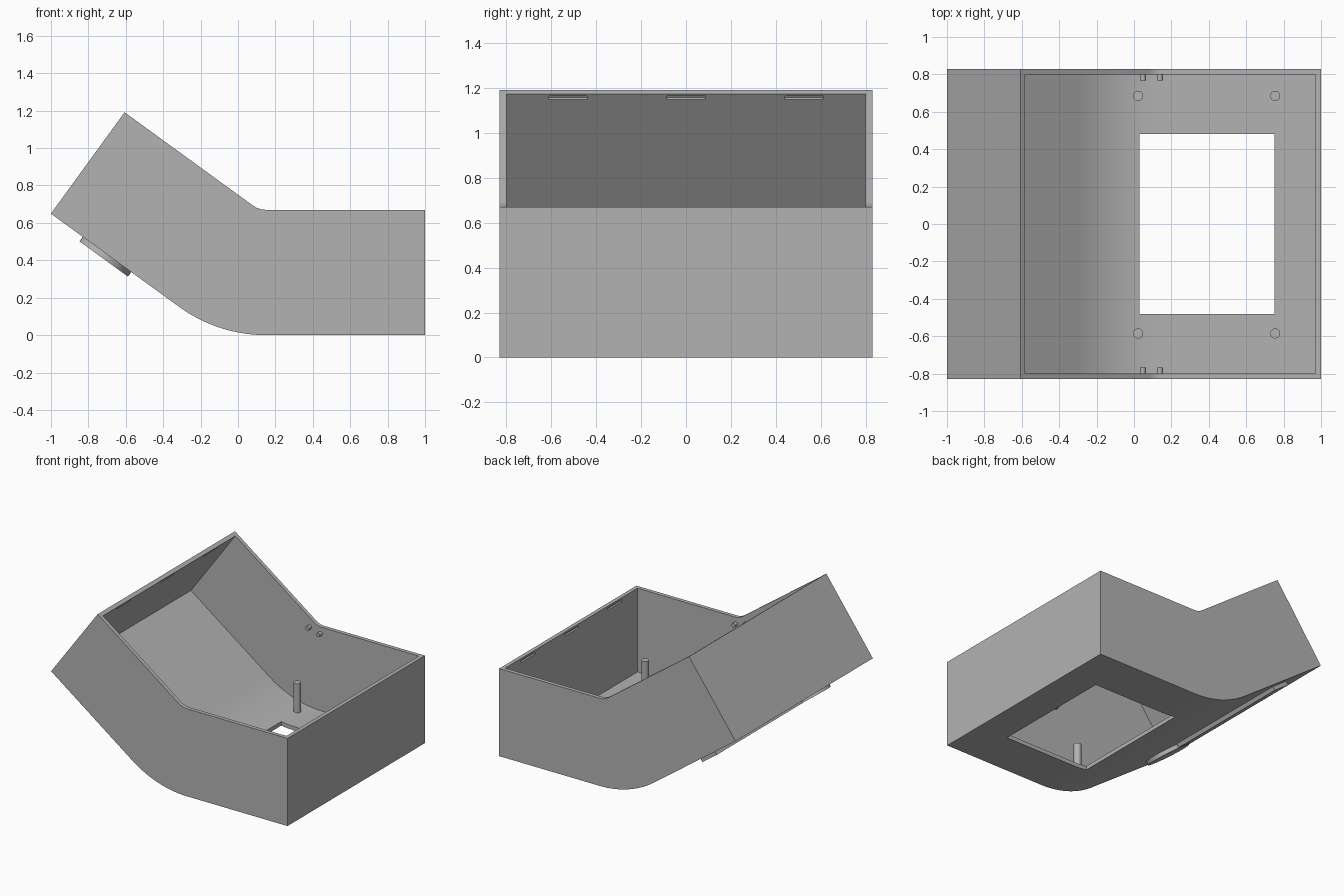
import bpy, bmesh, math
from mathutils import Vector, Matrix

if "Cube" in bpy.data.objects:
    bpy.data.objects.remove(bpy.data.objects["Cube"])

A = math.radians(36)                 # tilt of the raised half
S, C = math.sin(A), math.cos(A)
CX, CZ = 0.15, 0.79                  # shared centre of both bends
R_OUT, R_RIM, T = 0.79, 0.12, 0.03   # bend radii, wall thickness
HALF_W = 0.83
ARM = 0.848                          # straight length of the tilted half

grey = bpy.data.materials.new("plain grey")
grey.diffuse_color = (0.45, 0.45, 0.45, 1)
grey.use_nodes = True
grey.node_tree.nodes["Principled BSDF"].inputs["Base Color"].default_value = grey.diffuse_color


def finish(name, bm):
    bmesh.ops.recalc_face_normals(bm, faces=bm.faces)
    me = bpy.data.meshes.new(name)
    bm.to_mesh(me)
    bm.free()
    ob = bpy.data.objects.new(name, me)
    bpy.context.collection.objects.link(ob)
    me.materials.append(grey)
    return ob


def prism(name, profile, half):
    """Extrude an x-z profile along y."""
    bm = bmesh.new()
    face = bm.faces.new([bm.verts.new((x, -half, z)) for x, z in profile])
    res = bmesh.ops.extrude_face_region(bm, geom=[face])
    verts = [g for g in res["geom"] if isinstance(g, bmesh.types.BMVert)]
    bmesh.ops.translate(bm, verts=verts, vec=(0, 2 * half, 0))
    return finish(name, bm)


def box(name, loc, size, tilt=0.0):
    bm = bmesh.new()
    m = Matrix.Translation(loc) @ Matrix.Rotation(tilt, 4, 'Y') @ Matrix.Diagonal((*size, 1))
    bmesh.ops.create_cube(bm, size=1, matrix=m)
    return finish(name, bm)


def cylinder(name, loc, r, depth, rot, sides=24):
    bm = bmesh.new()
    bmesh.ops.create_cone(bm, cap_ends=True, segments=sides, radius1=r, radius2=r,
                          depth=depth, matrix=Matrix.Translation(loc) @ rot)
    return finish(name, bm)


def smooth(ob):
    bpy.ops.object.select_all(action='DESELECT')
    ob.select_set(True)
    bpy.context.view_layer.objects.active = ob
    bpy.ops.object.shade_smooth_by_angle(angle=math.radians(30))


def cut(ob, cutter):
    mod = ob.modifiers.new("cut", 'BOOLEAN')
    mod.operation, mod.solver, mod.object = 'DIFFERENCE', 'EXACT', cutter
    bpy.context.view_layer.objects.active = ob
    bpy.ops.object.modifier_apply(modifier=mod.name)
    bpy.data.objects.remove(cutter)


def bend(r, n):
    """Arc from the flat half round to the tilted half."""
    return [(CX - r * math.sin(A * i / n), CZ - r * math.cos(A * i / n)) for i in range(n + 1)]


def tilted(s, r):
    """Point on the tilted half: s along the arm, r from the bend centre."""
    return (CX - r * S - s * C, CZ - r * C + s * S)


# Shell: bent solid, hollowed from above
outer = [(1, 0)] + bend(R_OUT, 24) + [tilted(ARM, R_OUT), tilted(ARM, R_RIM)]
outer += bend(R_RIM, 12)[::-1] + [(1, CZ - R_RIM)]
shell = prism("shell", outer, HALF_W)

inner = [(1 - T, T)] + bend(R_OUT - T, 24)
inner += [tilted(ARM - T, R_OUT - T), tilted(ARM - T, -0.3), (1 - T, 1.7)]
cut(shell, prism("cavity", inner, HALF_W - T))

# Floor window
cut(shell, box("window_cutter", (0.39, 0, 0), (0.72, 0.96, 0.3)))

# Shallow latch slots near the rim of both end walls
for y in (-0.525, 0, 0.525):
    x, z = tilted(ARM - T, R_RIM + 0.022)
    cut(shell, box("slot_cutter", (x, y, z), (0.03, 0.17, 0.018), A))
    cut(shell, box("slot_cutter", (1 - T, y, CZ - R_RIM - 0.022), (0.03, 0.17, 0.018)))
smooth(shell)

# Mounting posts on the floor
for x in (0.022, 0.755):
    for y in (-0.585, 0.685):
        smooth(cylinder("mounting_post", (x, y, 0.14), 0.027, 0.24, Matrix.Identity(4)))

# Small pegs inside the side walls, by the bend
for side in (-1, 1):
    for x, z in ((0.047, 0.645), (0.138, 0.62)):
        smooth(cylinder("side_peg", (x, side * 0.786, z), 0.016, 0.036,
                        Matrix.Rotation(math.pi / 2, 4, 'X'), 16))

# Plain raised disc and bar under the tilted half
x, z = tilted(0.477, R_OUT + 0.01)
smooth(cylinder("raised_disc", (x, -0.48, z), 0.16, 0.04, Matrix.Rotation(A, 4, 'Y'), 48))
box("raised_bar", (x, 0.22, z), (0.15, 1.04, 0.04), A)
